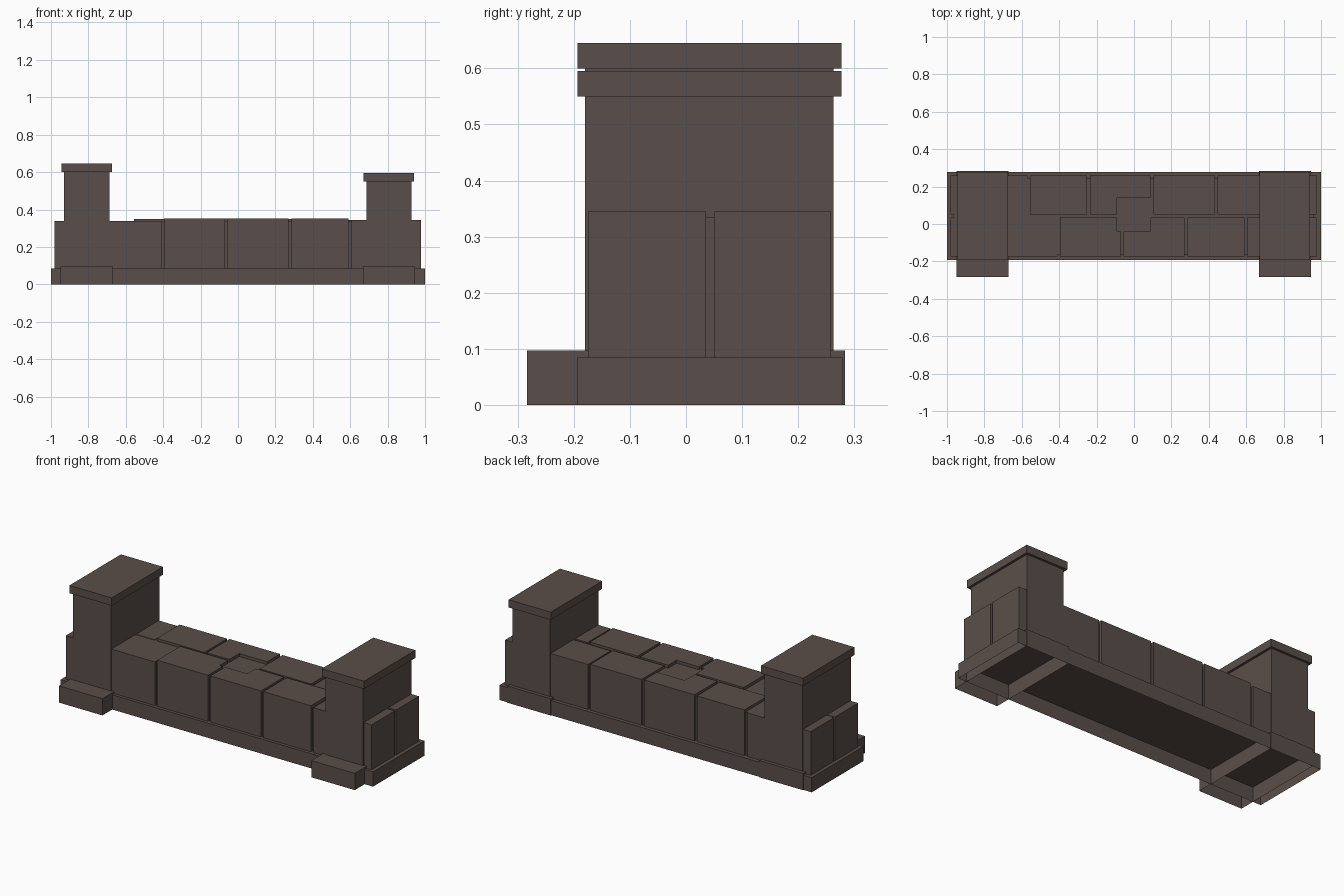
import bpy
import bmesh

cube = bpy.data.objects.get("Cube")
if cube:
    bpy.data.objects.remove(cube, do_unlink=True)

COLOUR = (0.102, 0.076, 0.067, 1.0)
stone = bpy.data.materials.new("dark_brown_stone")
stone.use_nodes = True
stone.diffuse_color = COLOUR
bsdf = next(n for n in stone.node_tree.nodes if n.type == "BSDF_PRINCIPLED")
bsdf.inputs["Base Color"].default_value = COLOUR
bsdf.inputs["Roughness"].default_value = 0.9


def prism(name, outline, bottom, top, closed=False):
    """Extrude a counter-clockwise outline; the underside is open unless closed."""
    bm = bmesh.new()
    low = [bm.verts.new((x, y, bottom)) for x, y in outline]
    high = [bm.verts.new((x, y, top)) for x, y in outline]
    n = len(outline)
    for i in range(n):
        j = (i + 1) % n
        bm.faces.new((low[i], low[j], high[j], high[i]))
    bm.faces.new(high)
    if closed:
        bm.faces.new(low[::-1])
    mesh = bpy.data.meshes.new(name)
    bm.to_mesh(mesh)
    bm.free()
    mesh.materials.append(stone)
    obj = bpy.data.objects.new(name, mesh)
    bpy.context.collection.objects.link(obj)
    return obj


def box(name, x, y, z, closed=False):
    outline = [(x[0], y[0]), (x[1], y[0]), (x[1], y[1]), (x[0], y[1])]
    return prism(name, outline, z[0], z[1], closed)


# Hollow base slab and the core that shows in the seams
BASE_TOP = 0.085
box("base_slab", (-1, 1), (-0.193, 0.279), (0, BASE_TOP))
box("wall_core", (-0.965, 0.962), (-0.162, 0.245), (BASE_TOP, 0.335))

# Two end pillars with plinth and cap
for side, centre, height in (("right", -0.809, 0.645), ("left", 0.807, 0.595)):
    def span(half):
        return (centre - half, centre + half)
    box(side + "_plinth", span(0.139), (-0.283, 0.283), (0, 0.097))
    box(side + "_pillar", span(0.121), (-0.18, 0.263), (0.09, height - 0.04))
    box(side + "_cap", span(0.135), (-0.193, 0.277), (height - 0.045, height), True)

# Plain wall blocks: front row, then back row
FRONT, BACK = (-0.175, 0.036), (0.05, 0.258)
front_row = [(-0.98, -0.41, 0.338), (0.285, 0.59, 0.352), (0.605, 0.978, 0.345)]
back_row = [(-0.98, -0.57, 0.338), (-0.555, -0.25, 0.35),
            (0.104, 0.433, 0.35), (0.447, 0.978, 0.345)]
for label, depth, row in (("front", FRONT, front_row), ("back", BACK, back_row)):
    for i, (x0, x1, top) in enumerate(row):
        box(f"{label}_block_{i + 1}", (x0, x1), depth, (BASE_TOP, top))

# Three middle blocks, cut away around a shallow square recess
f0, f1 = FRONT
b0, b1 = BACK
L, R, N, S = -0.09, 0.088, 0.14, -0.04
notched = {
    "front_notched_block_right": [(-0.395, f0), (-0.07, f0), (-0.07, S),
                                  (L, S), (L, f1), (-0.395, f1)],
    "front_notched_block_left": [(-0.055, f0), (0.27, f0), (0.27, f1),
                                 (R, f1), (R, S), (-0.055, S)],
    "back_notched_block": [(-0.235, b0), (L, b0), (L, N),
                           (R, N), (R, b1), (-0.235, b1)],
}
for name, outline in notched.items():
    prism(name, outline, BASE_TOP, 0.352)
